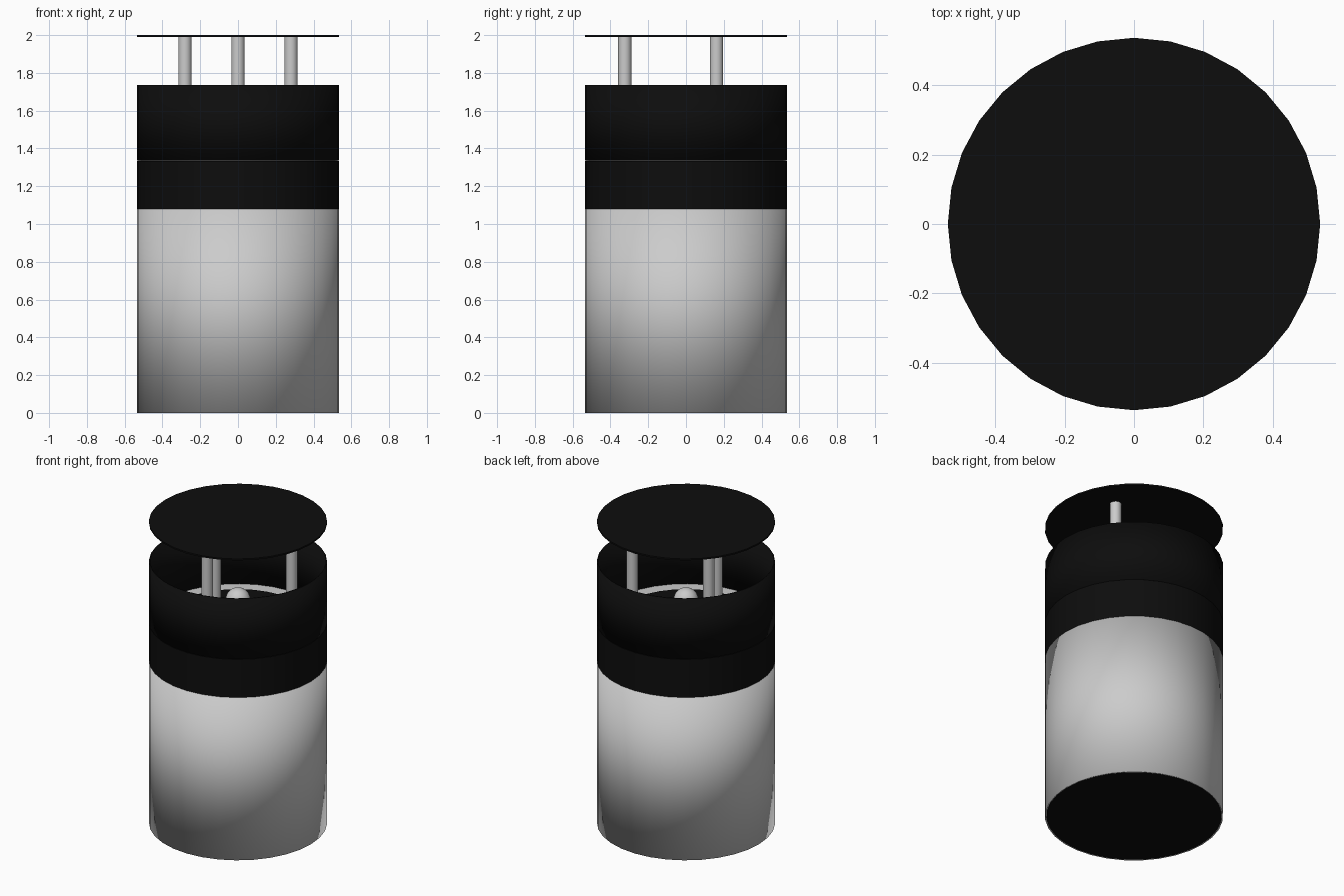
import bpy, math
from math import sin, cos, pi, radians

if "Cube" in bpy.data.objects:
    bpy.data.objects.remove(bpy.data.objects["Cube"])

R = 0.536
SEG = 32
black = bpy.data.materials.new("black")
black.diffuse_color = (0.004, 0.004, 0.004, 1)
black.use_nodes = True
black.node_tree.nodes["Principled BSDF"].inputs["Base Color"].default_value = black.diffuse_color


def finish(o, name, mat=None):
    o.name = name
    if mat:
        o.data.materials.append(mat)
    bpy.ops.object.shade_smooth_by_angle(angle=radians(30))
    return o


def cyl(name, r, z0, z1, mat=None, x=0, y=0, seg=SEG, fill='NGON'):
    bpy.ops.mesh.primitive_cylinder_add(vertices=seg, radius=r, depth=z1 - z0, end_fill_type=fill,
                                        location=(x, y, (z0 + z1) / 2))
    return finish(bpy.context.object, name, mat)


def tube(name, z0, z1, wall, mat=None):
    o = cyl(name, R, z0, z1, mat, fill='NOTHING')
    m = o.modifiers.new("wall", 'SOLIDIFY')
    m.thickness, m.offset = wall, -1
    return o


# frosted body with dark base plate
tube("frosted_body", 0, 1.08, 0.008)
cyl("base_plate", R - 0.009, 0, 0.01, black)

# dark band and open collar
cyl("lower_band", R, 1.08, 1.333, black)
tube("upper_collar", 1.335, 1.735, 0.008, black)

# inner floor with dark dish and ball burner
cyl("inner_floor", R - 0.009, 1.325, 1.34)
cyl("dark_dish", 0.44, 1.335, 1.345, black)
cyl("ball_stem", 0.03, 1.34, 1.45, seg=16)
bpy.ops.mesh.primitive_uv_sphere_add(segments=24, ring_count=12, radius=0.075, location=(0, 0, 1.48))
finish(bpy.context.object, "ball")

# three posts carrying the lid
for i in range(3):
    a = radians(-90 + 120 * i)
    cyl(f"post_{i + 1}", 0.035, 1.34, 1.99, x=0.324 * cos(a), y=0.324 * sin(a))
cyl("lid", R, 1.99, 2.0, black)
